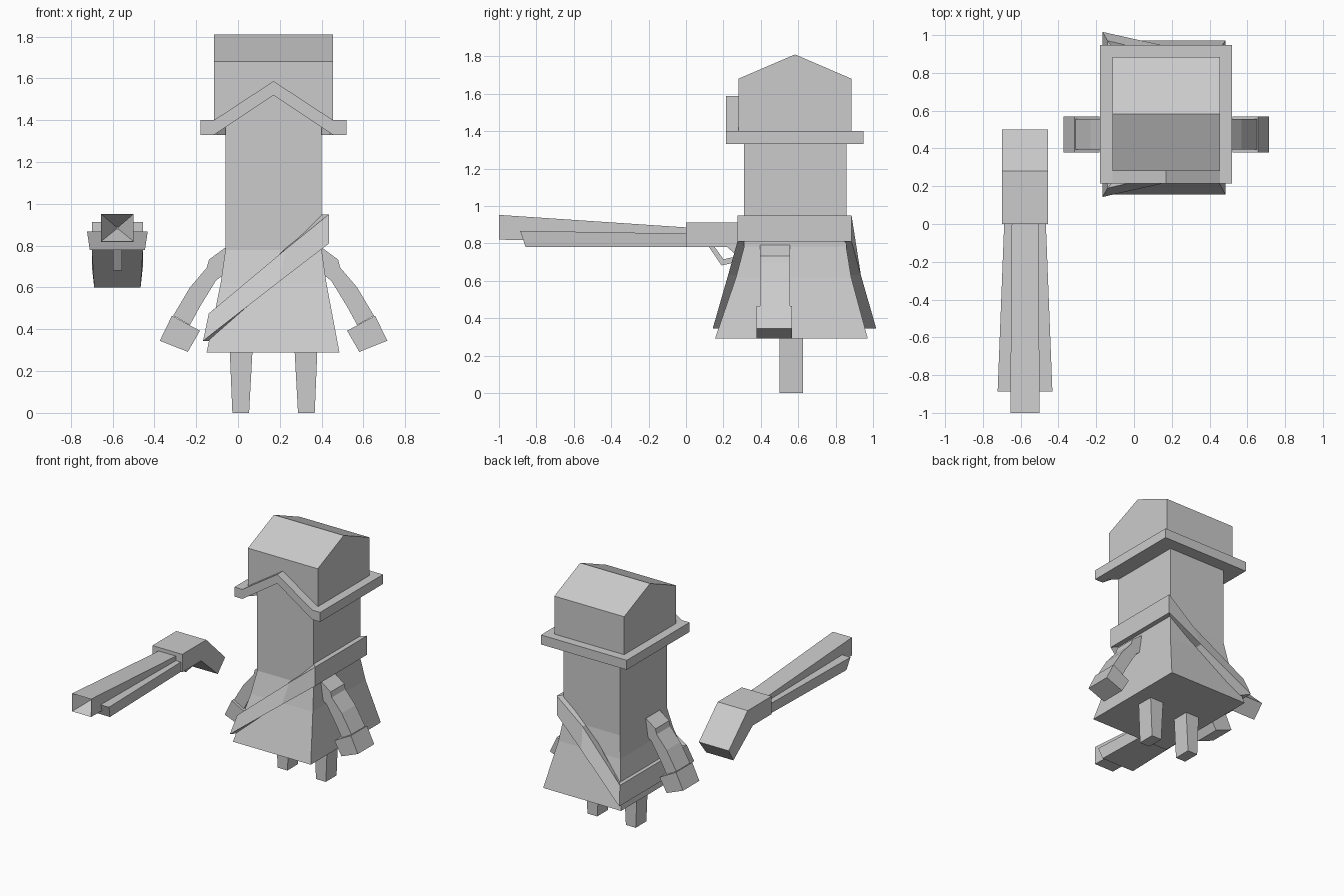
import bpy, bmesh

if "Cube" in bpy.data.objects:
    bpy.data.objects.remove(bpy.data.objects["Cube"])

CX, CY, GX = 0.17, 0.575, -0.577   # figure centre x, y and gun centre x

grey = bpy.data.materials.new("plain grey")
grey.diffuse_color = (0.6, 0.6, 0.6, 1)
grey.use_nodes = True
grey.node_tree.nodes["Principled BSDF"].inputs["Base Color"].default_value = grey.diffuse_color


def mesh(name, verts, faces):
    bm = bmesh.new()
    vs = [bm.verts.new(v) for v in verts]
    for f in faces:
        bm.faces.new([vs[i] for i in f])
    bmesh.ops.remove_doubles(bm, verts=bm.verts, dist=1e-5)
    bmesh.ops.recalc_face_normals(bm, faces=bm.faces)
    me = bpy.data.meshes.new(name)
    bm.to_mesh(me)
    bm.free()
    me.materials.append(grey)
    ob = bpy.data.objects.new(name, me)
    bpy.context.collection.objects.link(ob)
    return ob


def loft(name, rings, closed=False):
    """Skin a row of equal-length rings; cap the ends or join them in a loop."""
    n, k = len(rings[0]), len(rings)
    faces = []
    for r in range(k if closed else k - 1):
        a, b = r * n, (r + 1) % k * n
        faces += [(a + i, a + (i + 1) % n, b + (i + 1) % n, b + i) for i in range(n)]
    if not closed:
        faces += [tuple(range(n)), tuple(range((k - 1) * n, k * n))]
    return mesh(name, [v for ring in rings for v in ring], faces)


def rect_z(x0, x1, y0, y1, z):
    return [(x0, y0, z), (x1, y0, z), (x1, y1, z), (x0, y1, z)]


def rect_y(x0, x1, z0, z1, y):
    return [(x0, y, z0), (x1, y, z0), (x1, y, z1), (x0, y, z1)]


def prism_x(name, pts, x0, x1):
    return loft(name, [[(x, y, z) for y, z in pts] for x in (x0, x1)])


def prism_y(name, pts, y0, y1):
    return loft(name, [[(x, y, z) for x, z in pts] for y in (y0, y1)])


# Robe: straight torso with flared skirt
loft("robe", [rect_z(-0.15, 0.485, 0.155, 0.972, 0.29),
              rect_z(-0.083, 0.423, 0.268, 0.883, 0.62),
              rect_z(-0.06, 0.40, 0.31, 0.857, 0.78),
              rect_z(-0.06, 0.40, 0.31, 0.857, 1.55)])

# Hat crown: gabled block whose front lower edge follows the peaked brim
L, R, F, B = -0.115, 0.455, 0.28, 0.885
mesh("hat_crown",
     [(L, F, 1.38), (CX, F, 1.565), (R, F, 1.38), (R, F, 1.68), (L, F, 1.68),
      (L, B, 1.38), (R, B, 1.38), (R, B, 1.68), (L, B, 1.68),
      (L, 0.583, 1.81), (R, 0.583, 1.81)],
     [(0, 1, 2, 3, 4), (4, 3, 10, 9), (9, 10, 7, 8), (5, 6, 7, 8),
      (2, 6, 7, 10, 3), (0, 5, 8, 9, 4), (0, 1, 5), (1, 2, 6), (1, 6, 5)])

# Brim: flat U around the sides and back, peaked strip in front
u = [(-0.18, F), (-0.10, F), (-0.05, 0.33), (0.39, 0.33), (0.44, F),
     (0.52, F), (0.52, 0.948), (-0.18, 0.948)]
loft("hat_brim", [[(x, y, z) for x, y in u] for z in (1.33, 1.40)])
low = [(-0.18, 1.33), (L, 1.33), (CX, 1.52), (R, 1.33), (0.52, 1.33)]
top = [(0.52, 1.40), (R, 1.40), (CX, 1.587), (L, 1.40), (-0.18, 1.40)]
strip = [[low[i], low[i + 1], top[3 - i], top[4 - i]] for i in range(4)]
for i, quad in enumerate(strip):
    prism_y("brim_front_%d" % (i + 1), quad, 0.215, F)


# Sash: diagonal band, high on one side and low on the other
def sash_ring(front):
    back = [(x, 2 * CY + 0.01 - y, z) for x, y, z in reversed(front)]
    return front + back


def inner(ring):
    return [(CX + (x - CX) * 0.82, CY + (y - CY) * 0.82, z) for x, y, z in ring]


s_top = sash_ring([(0.435, 0.275, 0.95), (0.225, 0.275, 0.78), (-0.14, 0.19, 0.475)])
s_low = sash_ring([(0.435, 0.275, 0.81), (0.20, 0.225, 0.63), (-0.167, 0.143, 0.345)])
loft("sash", [s_low, s_top, inner(s_top), inner(s_low)], closed=True)

# Legs, arms and hands, mirrored about the figure centre
arm = [(0.36, 0.78), (0.402, 0.79), (0.479, 0.733), (0.489, 0.695), (0.57, 0.60),
       (0.65, 0.465), (0.57, 0.42), (0.522, 0.508), (0.446, 0.632), (0.36, 0.70)]
hand = [(0.522, 0.393), (0.656, 0.465), (0.714, 0.345), (0.58, 0.292)]
for side, s in (("right", 1), ("left", -1)):
    def m(pts):
        return [(CX + s * (x - CX), z) for x, z in pts]
    prism_y(side + "_leg", m([(0.287, 0), (0.367, 0), (0.38, 0.31), (0.27, 0.31)]),
            0.50, 0.625)
    prism_y(side + "_arm", m(arm), 0.395, 0.555)
    prism_y(side + "_hand", m(hand), 0.378, 0.568)

# Gun barrel with a hollow pyramid muzzle
loft("gun_barrel", [rect_y(GX - 0.07, GX + 0.07, 0.80, 0.884, 0.02),
                    rect_y(GX - 0.078, GX + 0.078, 0.82, 0.952, -1.0),
                    rect_y(GX - 0.004, GX + 0.004, 0.88, 0.888, -0.87)])

# Fore-end under the barrel, widening forwards
loft("gun_fore_end", [rect_y(GX - 0.11, GX + 0.11, 0.78, 0.852, 0.01),
                      [(GX - 0.132, -0.857, 0.78), (GX + 0.132, -0.857, 0.78),
                       (GX + 0.145, -0.887, 0.867), (GX - 0.145, -0.887, 0.867)]])

# Stock bending down at the rear, and the trigger guard
stock = prism_x("gun_stock", [(0, 0.912), (0.28, 0.912), (0.50, 0.70), (0.43, 0.60),
                              (0.22, 0.78), (0, 0.78)], GX - 0.122, GX + 0.122)
for v in stock.data.vertices:
    if v.co.z < 0.65:
        v.co.x = GX + (v.co.x - GX) * 0.91
prism_x("trigger_guard", [(0.12, 0.785), (0.15, 0.785), (0.20, 0.715), (0.27, 0.73),
                          (0.27, 0.70), (0.19, 0.682)], GX - 0.022, GX + 0.022)
